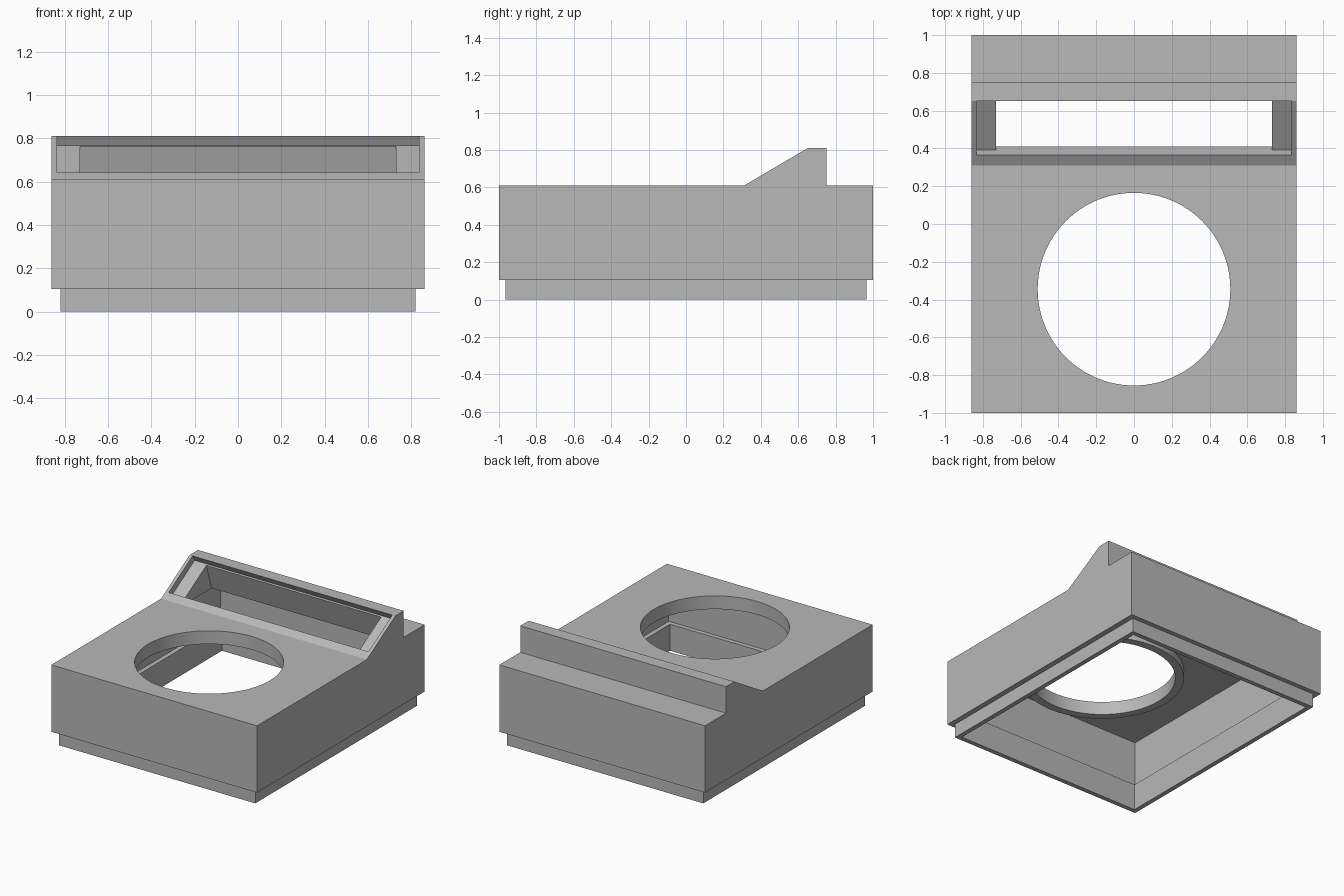
import bpy, bmesh, math
from mathutils import Vector

cube = bpy.data.objects.get("Cube")
if cube:
    bpy.data.objects.remove(cube, do_unlink=True)

grey = bpy.data.materials.new("plain_grey")
grey.use_nodes = True
COLOUR = (0.48, 0.48, 0.48, 1)
grey.diffuse_color = COLOUR
grey.node_tree.nodes["Principled BSDF"].inputs["Base Color"].default_value = COLOUR


def finish(name, bm):
    bmesh.ops.recalc_face_normals(bm, faces=bm.faces[:])
    mesh = bpy.data.meshes.new(name)
    bm.to_mesh(mesh)
    bm.free()
    mesh.materials.append(grey)
    obj = bpy.data.objects.new(name, mesh)
    bpy.context.collection.objects.link(obj)
    return obj


def prism(name, profile, half_width):
    """Side profile of (y, z) points, extruded across x."""
    bm = bmesh.new()
    face = bm.faces.new([bm.verts.new((-half_width, y, z)) for y, z in profile])
    new = bmesh.ops.extrude_face_region(bm, geom=[face])["geom"]
    verts = [v for v in new if isinstance(v, bmesh.types.BMVert)]
    bmesh.ops.translate(bm, verts=verts, vec=(2 * half_width, 0, 0))
    return finish(name, bm)


def box(name, hx, hy, z0, z1):
    return prism(name, [(-hy, z0), (hy, z0), (hy, z1), (-hy, z1)], hx)


def cylinder(name, radius, y, z0, z1):
    bm = bmesh.new()
    bmesh.ops.create_cone(bm, cap_ends=True, segments=96, radius1=radius, radius2=radius, depth=z1 - z0)
    bmesh.ops.translate(bm, verts=bm.verts[:], vec=(0, y, (z0 + z1) / 2))
    return finish(name, bm)


def cut(obj, cutter):
    mod = obj.modifiers.new("cut", "BOOLEAN")
    mod.operation, mod.solver, mod.object = "DIFFERENCE", "EXACT", cutter
    bpy.context.view_layer.objects.active = obj
    bpy.ops.object.modifier_apply(modifier=mod.name)
    bpy.data.objects.remove(cutter, do_unlink=True)


def smooth(obj):
    bpy.ops.object.select_all(action="DESELECT")
    obj.select_set(True)
    bpy.context.view_layer.objects.active = obj
    bpy.ops.object.shade_smooth_by_angle(angle=math.radians(25))


HALF_X, TOP, BASE, CEILING = 0.86, 0.61, 0.105, 0.565
HOLE_Y, HOLE_R = -0.345, 0.51
LIP_X, LIP_Y = 0.82, 0.965

# Housing with the raised sloping bezel, hollow underneath
low, high = Vector((0.31, TOP)), Vector((0.65, 0.81))
housing = prism("housing", [(-1, BASE), (1, BASE), (1, TOP), (0.75, TOP),
                            (0.75, high.y), high, low, (-1, TOP)], HALF_X)
cut(housing, box("cavity_cutter", LIP_X, LIP_Y, -0.1, CEILING))
cut(housing, cylinder("hole_cutter", HOLE_R, HOLE_Y, 0.3, 0.9))

# Shallow screen recess set square to the slope
slope = (high - low).normalized()
inward = Vector((slope.y, -slope.x))
start = low + slope * 0.064
recess = [start - inward * 0.1, start + inward * 0.05,
          high + inward * 0.05, high - inward * 0.1]
cut(housing, prism("recess_cutter", recess, 0.835))

# Window through the recess, leaving a mounting ledge on each side
window = [start - inward * 0.1, start + inward * 0.12, (0.735, 0.54),
          high, high - inward * 0.1]
cut(housing, prism("window_cutter", window, 0.73))
smooth(housing)

# Collar under the round opening
collar = cylinder("hole_collar", 0.57, HOLE_Y, 0.51, CEILING)
cut(collar, cylinder("collar_cutter", HOLE_R, HOLE_Y, 0.3, 0.9))
smooth(collar)

# Inset lip around the open base
lip = box("base_lip", LIP_X, LIP_Y, 0, 0.2)
cut(lip, box("lip_cutter", LIP_X - 0.035, LIP_Y - 0.035, -0.1, 0.3))
